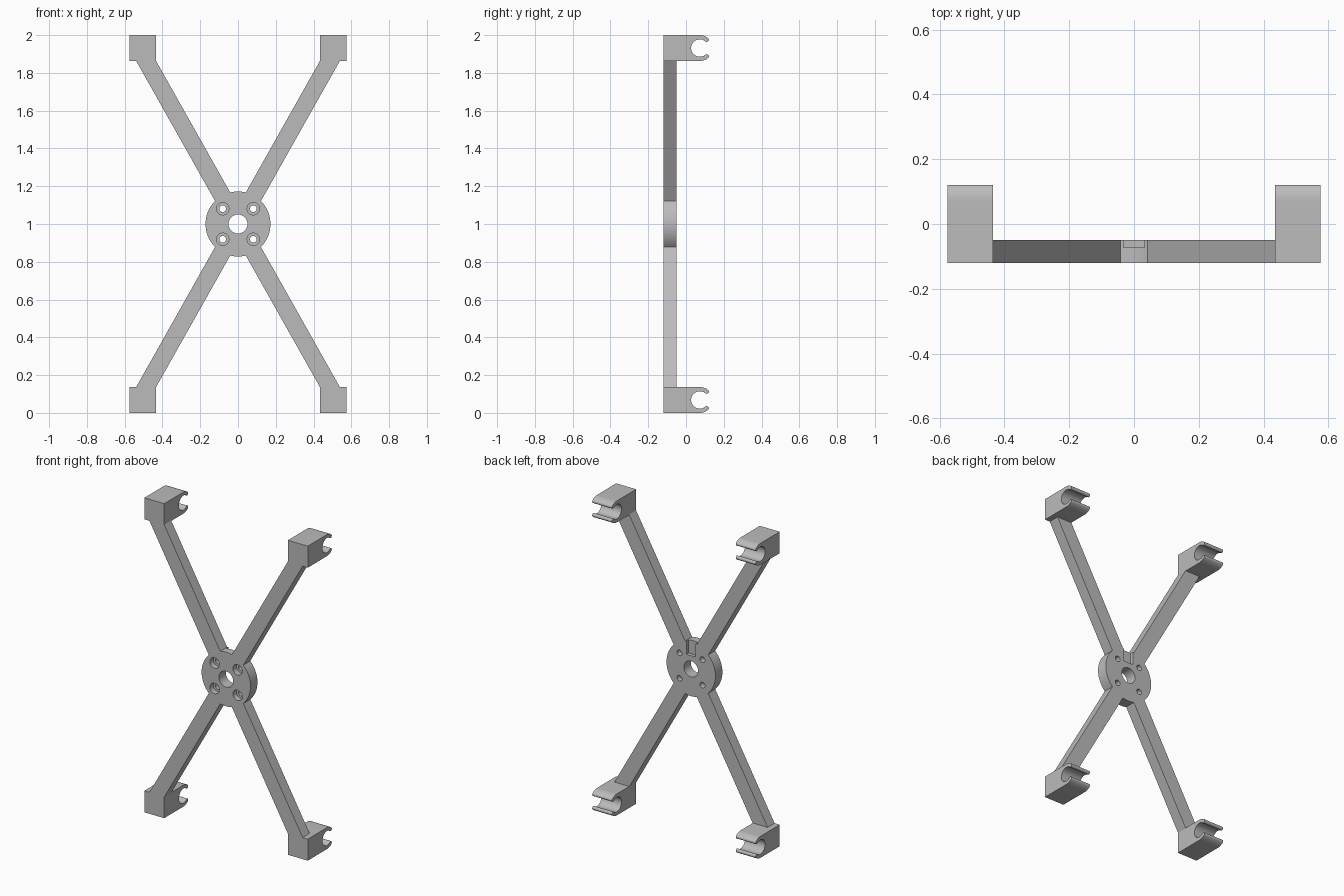
import bpy, bmesh
from math import sin, cos, radians, asin, degrees
from mathutils import Vector, Matrix

if "Cube" in bpy.data.objects:
    bpy.data.objects.remove(bpy.data.objects["Cube"], do_unlink=True)

grey = bpy.data.materials.new("plain_grey")
grey.use_nodes = True
grey.diffuse_color = (0.5, 0.5, 0.5, 1)
grey.node_tree.nodes["Principled BSDF"].inputs["Base Color"].default_value = (0.5, 0.5, 0.5, 1)

FRONT, BACK = -0.12, -0.05      # plate faces
MID = 1.0                       # hub height
HUB_R, ARM_HALF, ARM_ANGLE = 0.172, 0.046, 60.6
ARM_END = 0.867                 # arm reach above and below the hub


def arc(cx, cy, r, start, end, steps):
    """Points on a circular arc, angles in degrees."""
    angles = [radians(start + (end - start) * i / steps) for i in range(steps + 1)]
    return [(cx + r * cos(a), cy + r * sin(a)) for a in angles]


def extrude(name, points, offset):
    """Closed solid made by sweeping an outline of 3D points along offset."""
    bm = bmesh.new()
    face = bm.faces.new([bm.verts.new(p) for p in points])
    swept = bmesh.ops.extrude_face_region(bm, geom=[face])["geom"]
    bmesh.ops.translate(bm, vec=offset,
                        verts=[v for v in swept if isinstance(v, bmesh.types.BMVert)])
    bmesh.ops.recalc_face_normals(bm, faces=bm.faces)
    mesh = bpy.data.meshes.new(name)
    bm.to_mesh(mesh)
    bm.free()
    mesh.materials.append(grey)
    obj = bpy.data.objects.new(name, mesh)
    bpy.context.collection.objects.link(obj)
    return obj


def plate(name, outline, y0, y1):
    """Outline in x and z (z from the hub centre), swept from y0 to y1."""
    return extrude(name, [(x, y0, MID + z) for x, z in outline], Vector((0, y1 - y0, 0)))


def cut(obj, cutter):
    mod = obj.modifiers.new("cut", "BOOLEAN")
    mod.operation, mod.solver, mod.object = "DIFFERENCE", "EXACT", cutter
    bpy.context.view_layer.objects.active = obj
    bpy.ops.object.modifier_apply(modifier=mod.name)
    bpy.data.objects.remove(cutter, do_unlink=True)


def smooth(obj):
    obj.data.shade_smooth()
    obj.data.set_sharp_from_angle(angle=radians(30))


# Hub and four arms as one outline
spread = degrees(asin(ARM_HALF / HUB_R))
arms = [ARM_ANGLE, 180 - ARM_ANGLE, 180 + ARM_ANGLE, 360 - ARM_ANGLE]
outline = []
for i, a in enumerate(arms):
    u = Vector((cos(radians(a)), sin(radians(a))))
    n = Vector((-u.y, u.x))
    reach = ARM_END if u.y > 0 else -ARM_END
    for side in (-ARM_HALF, ARM_HALF):
        outline.append(tuple(u * ((reach - n.y * side) / u.y) + n * side))
    following = arms[i + 1] if i < 3 else arms[0] + 360
    outline += arc(0, 0, HUB_R, a + spread, following - spread, 16)
frame = plate("cross_frame", outline, FRONT, BACK)

# Centre bore, four counterbored screw holes, and the rear key slot
cut(frame, plate("bore_cutter", arc(0, 0, 0.05, 0, 352.5, 47), -0.2, 0.1))
for x in (-0.081, 0.081):
    for z in (-0.081, 0.081):
        cut(frame, plate("screw_cutter", arc(x, z, 0.018, 0, 345, 23), -0.2, 0.1))
        cut(frame, plate("head_cutter", arc(x, z, 0.033, 0, 348.75, 31), -0.2, -0.085))
slot = [(-0.033, 0.085), (0.033, 0.085), (0.033, 0.25), (-0.033, 0.25)]
cut(frame, plate("slot_cutter", slot, -0.072, 0.1))
smooth(frame)

# Snap clips: a block with a round channel open at the back
HALF, BORE, AXIS, LIP = 0.0685, 0.046, 0.073, 50
mid_r, tip_r = (HALF + BORE) / 2, (HALF - BORE) / 2
tip_y, tip_z = AXIS + mid_r * cos(radians(LIP)), mid_r * sin(radians(LIP))
profile = [(FRONT, -HALF)]
profile += arc(AXIS, 0, HALF, -90, -LIP, 10)
profile += arc(tip_y, -tip_z, tip_r, -LIP, 180 - LIP, 10)[1:-1]
profile += arc(AXIS, 0, BORE, -LIP, LIP - 360, 40)
profile += arc(tip_y, tip_z, tip_r, 180 + LIP, 360 + LIP, 10)[1:-1]
profile += arc(AXIS, 0, HALF, LIP, 90, 10)
profile += [(FRONT, HALF)]
for level, z in (("lower", HALF), ("upper", 2 - HALF)):
    for side, x in (("left", 0.435), ("right", -0.575)):
        clip = extrude(f"{level}_{side}_clip", [(x, y, z + dz) for y, dz in profile],
                       Vector((0.14, 0, 0)))
        smooth(clip)
